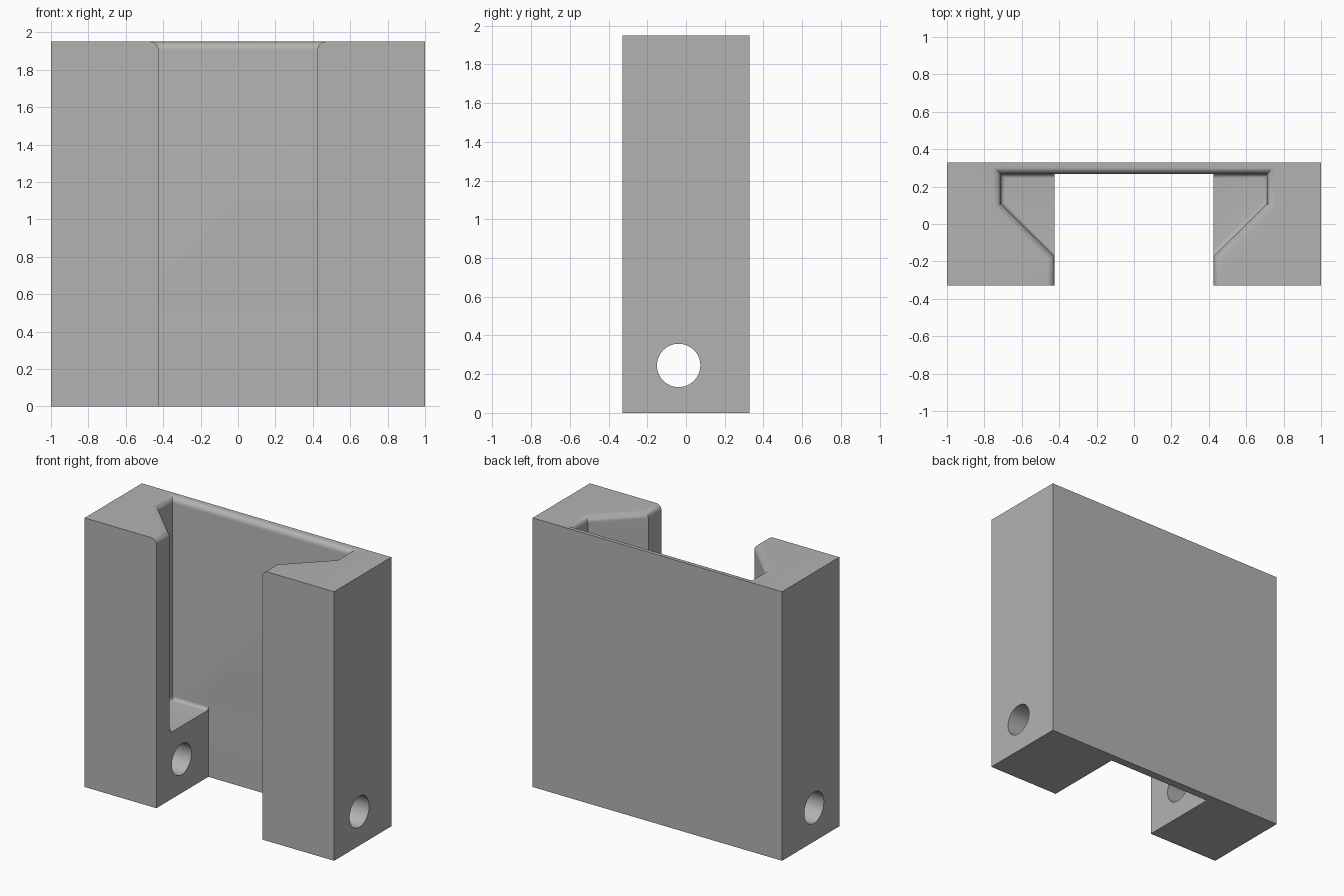
import bpy, bmesh, math
from mathutils import Vector

if "Cube" in bpy.data.objects:
    bpy.data.objects.remove(bpy.data.objects["Cube"], do_unlink=True)

WIDTH, DEPTH, HEIGHT = 2.0, 0.655, 1.95
FLOOR = 0.485            # top of the slot ledges
OPENING = 0.425          # half width of the front opening
BACK = 0.268             # inner face of the back wall
TOP_R, FLOOR_R = 0.043, 0.025
STEPS = 8

grey = bpy.data.materials.new("plain grey")
grey.use_nodes = True
colour = (0.45, 0.45, 0.45, 1)
grey.diffuse_color = colour
grey.node_tree.nodes["Principled BSDF"].inputs["Base Color"].default_value = colour


def make_object(name, bm):
    bmesh.ops.recalc_face_normals(bm, faces=bm.faces)
    mesh = bpy.data.meshes.new(name)
    bm.to_mesh(mesh)
    bm.free()
    mesh.materials.append(grey)
    obj = bpy.data.objects.new(name, mesh)
    bpy.context.collection.objects.link(obj)
    return obj


def box(name, low, high):
    bm = bmesh.new()
    bmesh.ops.create_cube(bm, size=1)
    low, high = Vector(low), Vector(high)
    for v in bm.verts:
        v.co = (low + high) / 2 + v.co * (high - low)
    return make_object(name, bm)


def offset(points, d):
    """Move every side of a counter-clockwise outline outward by d, with mitred corners."""
    result = []
    for i, p in enumerate(points):
        a = (p - points[i - 1]).normalized()
        b = (points[(i + 1) % len(points)] - p).normalized()
        na, nb = Vector((a.y, -a.x)), Vector((b.y, -b.x))
        result.append(p + (na + nb) * d / (1 + na.dot(nb)))
    return result


def loft(name, outline, levels):
    bm = bmesh.new()
    rings = [[bm.verts.new((p.x, p.y, z)) for p in offset(outline, d)] for z, d in levels]
    for low, high in zip(rings, rings[1:]):
        for i in range(len(low)):
            j = (i + 1) % len(low)
            bm.faces.new((low[i], low[j], high[j], high[i]))
    bm.faces.new(rings[0])
    bm.faces.new(rings[-1])
    return make_object(name, bm)


def cut(target, cutter):
    mod = target.modifiers.new("cut", 'BOOLEAN')
    mod.operation, mod.solver, mod.object = 'DIFFERENCE', 'EXACT', cutter
    bpy.context.view_layer.objects.active = target
    bpy.ops.object.modifier_apply(modifier=mod.name)
    bpy.data.objects.remove(cutter, do_unlink=True)


# Solid body
body = box("bracket_body", (-WIDTH / 2, -DEPTH / 2, 0), (WIDTH / 2, DEPTH / 2, HEIGHT))

# Flared channel with a rounded lip at the top and a small fillet at the ledge
right_side = [Vector(p) for p in ((OPENING, -0.6), (OPENING, -0.175), (0.712, 0.108), (0.712, BACK))]
outline = right_side + [Vector((-p.x, p.y)) for p in reversed(right_side)]
angles = [math.pi / 2 * i / STEPS for i in range(STEPS + 1)]
levels = [(FLOOR + FLOOR_R * (1 - math.cos(a)), FLOOR_R * (math.sin(a) - 1)) for a in angles]
levels += [(HEIGHT - TOP_R + TOP_R * math.sin(a), TOP_R * (1 - math.cos(a))) for a in angles]
levels.append((HEIGHT + 0.1, TOP_R))
cut(body, loft("channel_cutter", outline, levels))

# Straight opening between the lower blocks
cut(body, box("opening_cutter", (-OPENING, -0.5, -0.1), (OPENING, BACK, FLOOR + 0.1)))

# Cross hole through both blocks
bm = bmesh.new()
bmesh.ops.create_cone(bm, cap_ends=True, segments=64, radius1=0.112, radius2=0.112, depth=3)
for v in bm.verts:
    v.co = Vector((v.co.z, v.co.x - 0.038, v.co.y + 0.245))
cut(body, make_object("hole_cutter", bm))

# Smooth the fillets and hole while keeping hard edges
bpy.ops.object.select_all(action='DESELECT')
body.select_set(True)
bpy.context.view_layer.objects.active = body
bpy.ops.object.shade_smooth_by_angle(angle=math.radians(30))
